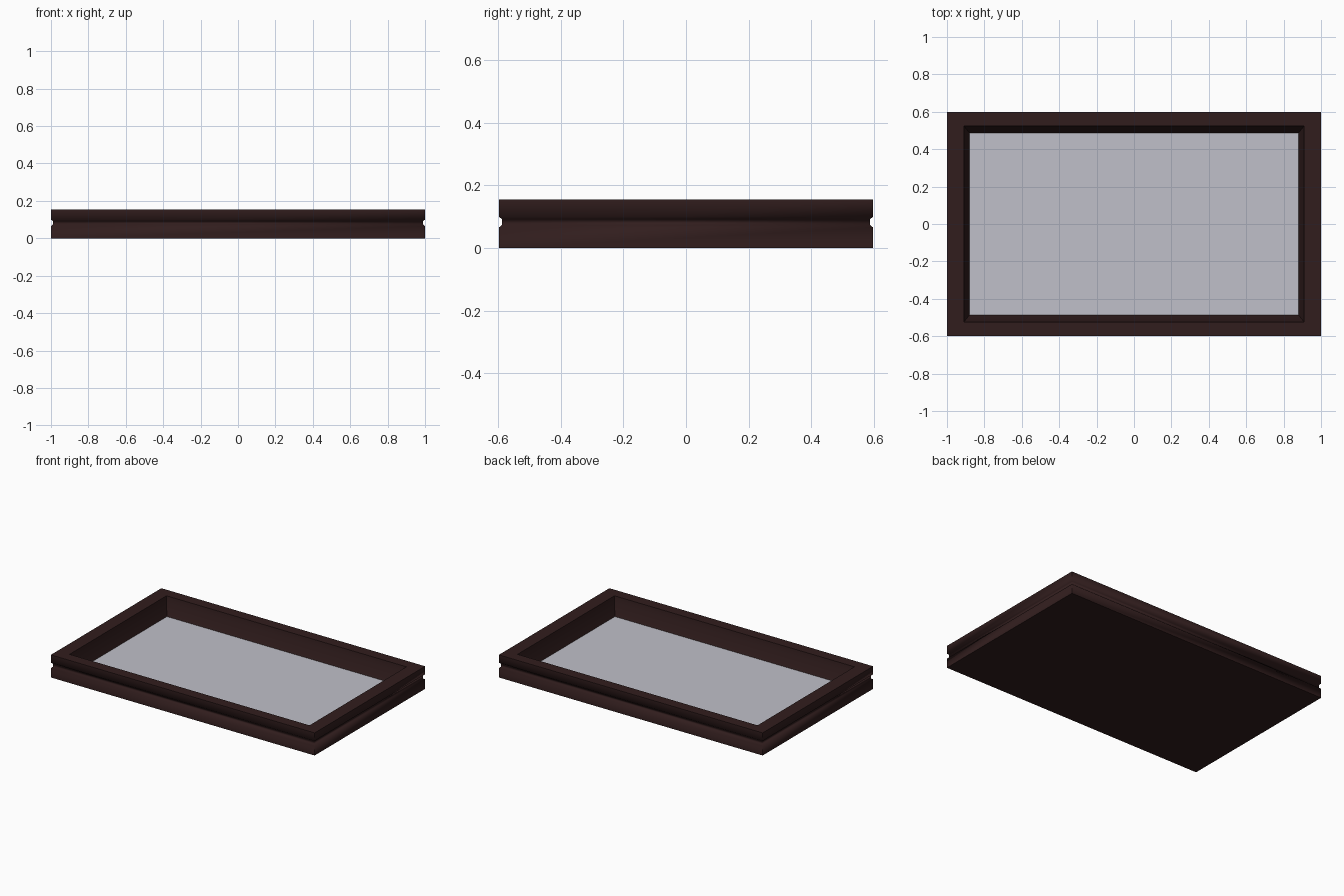
import bpy, bmesh, math

if "Cube" in bpy.data.objects:
    bpy.data.objects.remove(bpy.data.objects["Cube"])


def material(name, rgba):
    m = bpy.data.materials.new(name)
    m.diffuse_color = rgba
    m.use_nodes = True
    m.node_tree.nodes["Principled BSDF"].inputs["Base Color"].default_value = m.diffuse_color
    return m


wood = material("dark_brown", (0.031, 0.0125, 0.0125, 1.0))
glass = material("light_grey", (0.53, 0.53, 0.585, 1.0))


def ring(bm, hx, hy, z):
    return [bm.verts.new((sx * hx, sy * hy, z))
            for sx, sy in ((-1, -1), (1, -1), (1, 1), (-1, 1))]


def finish(bm, name, mat):
    me = bpy.data.meshes.new(name)
    bm.to_mesh(me)
    bm.free()
    ob = bpy.data.objects.new(name, me)
    bpy.context.collection.objects.link(ob)
    me.materials.append(mat)
    return ob


# frame: rectangular loops from the base, up past the side groove,
# over the rim and down the sloping inner wall to the panel
loops = [
    (1.0, 0.598, 0.0),
    (1.0, 0.598, 0.065),
    (0.99, 0.588, 0.073),
    (0.99, 0.588, 0.092),
    (1.0, 0.598, 0.10),
    (1.0, 0.598, 0.155),
    (0.91, 0.525, 0.155),
    (0.908, 0.522, 0.125),
    (0.88, 0.487, 0.035),
]
bm = bmesh.new()
rings = [ring(bm, *l) for l in loops]
for a, b in zip(rings, rings[1:]):
    for i in range(4):
        j = (i + 1) % 4
        bm.faces.new((a[i], a[j], b[j], b[i]))
bm.faces.new(rings[0][::-1])   # underside facing down
frame = finish(bm, "frame", wood)

# smooth shading across the groove, sharp corners elsewhere
bpy.context.view_layer.objects.active = frame
frame.select_set(True)
bpy.ops.object.shade_smooth_by_angle(angle=math.radians(60))

# recessed panel
bm = bmesh.new()
bm.faces.new(ring(bm, 0.88, 0.487, 0.035))
finish(bm, "panel", glass)
